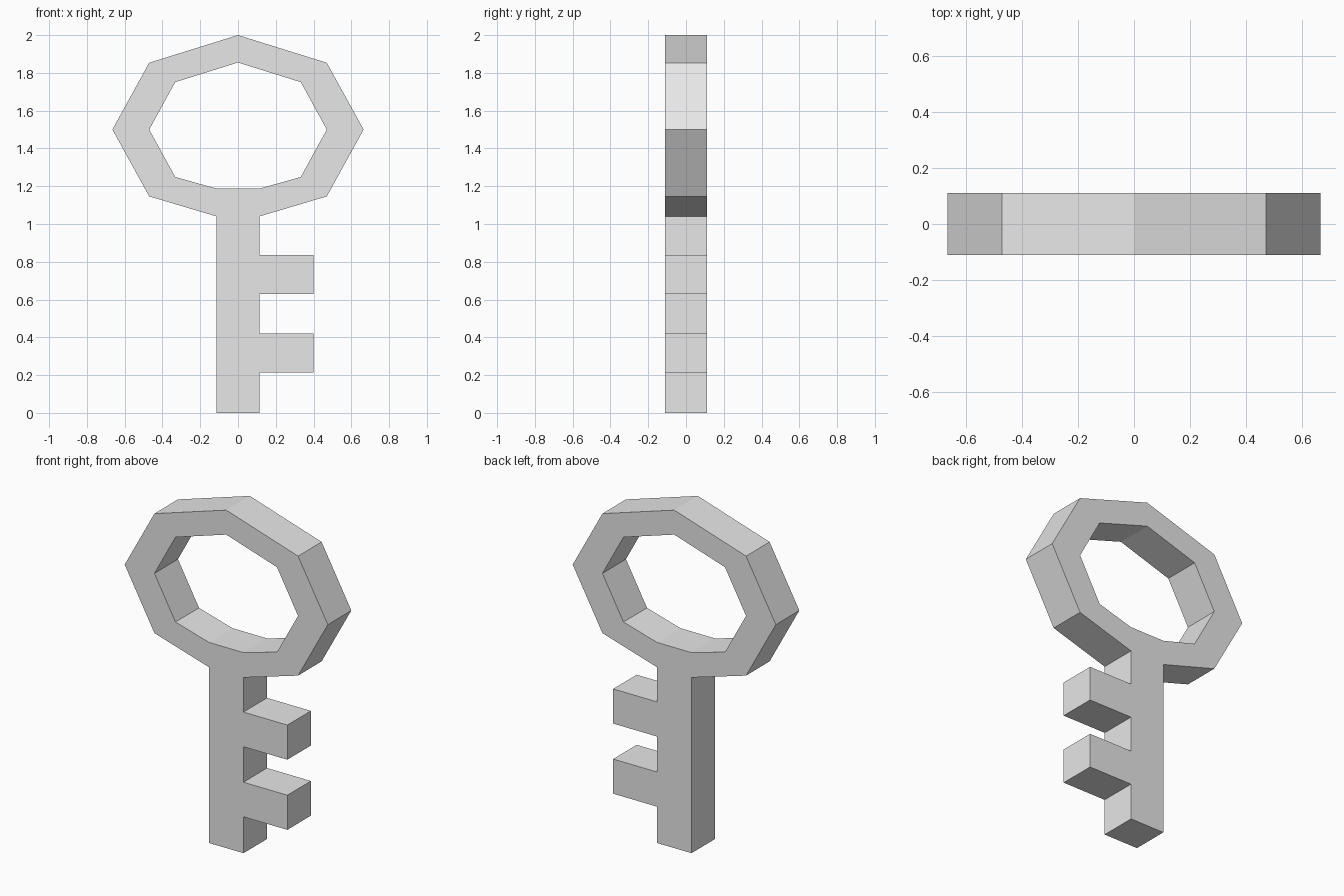
import bpy
import bmesh
from math import sin, cos, radians

cube = bpy.data.objects.get("Cube")
if cube:
    bpy.data.objects.remove(cube)

HALF = 0.11          # half thickness of the key
NECK = 0.113         # half width of the shaft where it meets the bow
CENTRE = 1.5         # height of the bow centre

grey = bpy.data.materials.new("light_grey")
grey.use_nodes = True
grey.diffuse_color = (0.8, 0.8, 0.8, 1)
grey.node_tree.nodes["Principled BSDF"].inputs["Base Color"].default_value = (0.8, 0.8, 0.8, 1)


def octagon_arc(rx, rz, neck_z):
    """Eight-sided oval, cut open at the bottom by the neck."""
    arc = [(rx * cos(radians(a)), CENTRE + rz * sin(radians(a))) for a in range(-45, 226, 45)]
    return [(NECK, neck_z)] + arc + [(-NECK, neck_z)]


bm = bmesh.new()


def panel(points):
    bm.faces.new([bm.verts.new((x, -HALF, z)) for x, z in points])


# Bow: a band of panels between two ovals
outer = octagon_arc(0.665, 0.5, 1.04)
inner = octagon_arc(0.47, 0.355, 1.187)
for i in range(len(outer) - 1):
    panel([inner[i], outer[i], outer[i + 1], inner[i + 1]])

# Neck and shaft: stacked panels, split where the teeth meet it
levels = [0, 0.215, 0.42, 0.63, 0.835, 1.04, 1.187]
for low, high in zip(levels, levels[1:]):
    panel([(-NECK, low), (NECK, low), (NECK, high), (-NECK, high)])

# Teeth on the left side
for low, high in (levels[1:3], levels[3:5]):
    panel([(NECK, low), (0.4, low), (0.4, high), (NECK, high)])

# Join the panels and give the key its thickness
bmesh.ops.remove_doubles(bm, verts=bm.verts, dist=0.001)
solid = bmesh.ops.extrude_face_region(bm, geom=bm.faces[:], use_keep_orig=True)
back = [v for v in solid["geom"] if isinstance(v, bmesh.types.BMVert)]
bmesh.ops.translate(bm, verts=back, vec=(0, 2 * HALF, 0))
bmesh.ops.recalc_face_normals(bm, faces=bm.faces)
bmesh.ops.dissolve_limit(bm, angle_limit=radians(1), verts=bm.verts, edges=bm.edges)

mesh = bpy.data.meshes.new("key")
bm.to_mesh(mesh)
bm.free()
mesh.materials.append(grey)
key = bpy.data.objects.new("key", mesh)
bpy.context.collection.objects.link(key)
